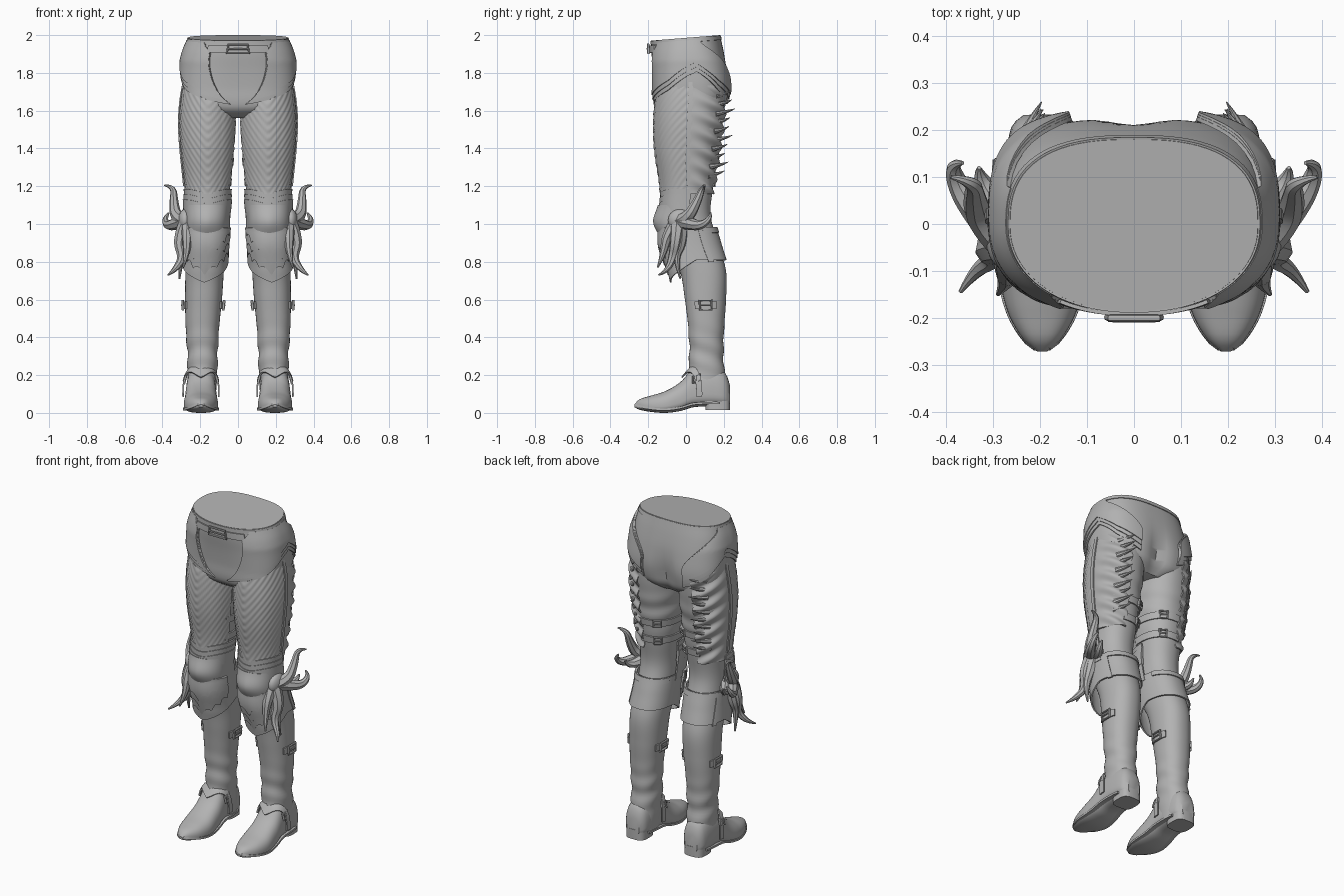
import bpy, bmesh
from math import sin, cos, pi, radians, exp, copysign

if "Cube" in bpy.data.objects:
    bpy.data.objects.remove(bpy.data.objects["Cube"])

grey = bpy.data.materials.new("plain grey")
grey.use_nodes = True
grey.diffuse_color = (0.45, 0.45, 0.45, 1)
grey.node_tree.nodes["Principled BSDF"].inputs["Base Color"].default_value = grey.diffuse_color


def finish(obj, mirror):
    """Apply modifiers, fix normals and shade smooth with sharp edges."""
    obj.data.materials.append(grey)
    if mirror:
        obj.modifiers.new("mirror", "MIRROR").use_clip = False
    bpy.ops.object.select_all(action="DESELECT")
    obj.select_set(True)
    bpy.context.view_layer.objects.active = obj
    bpy.ops.object.convert(target="MESH")
    bm = bmesh.new()
    bm.from_mesh(obj.data)
    bmesh.ops.recalc_face_normals(bm, faces=bm.faces)
    bm.to_mesh(obj.data)
    bm.free()
    bpy.ops.object.shade_smooth_by_angle(angle=radians(35))


def sheet(name, point, columns, rows, closed=False, thick=0, mirror=True):
    """Grid of quads from point(u, v); closed sheets get end caps."""
    bm = bmesh.new()
    count = columns if closed else columns + 1
    grid = [[bm.verts.new(point(i / columns, j / rows)) for i in range(count)] for j in range(rows + 1)]
    for low, high in zip(grid, grid[1:]):
        for i in range(columns):
            k = (i + 1) % count
            bm.faces.new((low[i], low[k], high[k], high[i]))
    if closed:
        bm.faces.new(grid[0][::-1])
        bm.faces.new(grid[-1])
    mesh = bpy.data.meshes.new(name)
    bm.to_mesh(mesh)
    bm.free()
    obj = bpy.data.objects.new(name, mesh)
    bpy.context.collection.objects.link(obj)
    if thick:
        obj.modifiers.new("thickness", "SOLIDIFY").thickness = thick
    finish(obj, mirror)


def tube(name, points, radius, tip=1, cyclic=False, mirror=True):
    """Round tube along points, tapering to tip * radius."""
    curve = bpy.data.curves.new(name, "CURVE")
    curve.dimensions = "3D"
    curve.bevel_depth, curve.bevel_resolution = radius, 2
    curve.resolution_u, curve.use_fill_caps = 5, True
    line = curve.splines.new("POLY" if cyclic else "NURBS")
    line.points.add(len(points) - 1)
    for i, (p, co) in enumerate(zip(line.points, points)):
        p.co = (*co, 1)
        p.radius = 1 + (tip - 1) * i / (len(points) - 1)
    line.use_cyclic_u = cyclic
    if not cyclic:
        line.order_u, line.use_endpoint_u = 3, True
    obj = bpy.data.objects.new(name, curve)
    bpy.context.collection.objects.link(obj)
    finish(obj, mirror)


def sample(table, t):
    """Smooth interpolation of table rows keyed by their first value."""
    t = max(table[0][0], min(table[-1][0], t))
    i = next(k for k in range(len(table) - 1) if t <= table[k + 1][0])
    def slope(k, c):
        a, b = table[max(k - 1, 0)], table[min(k + 1, len(table) - 1)]
        return (b[c] - a[c]) / (b[0] - a[0])
    p, q = table[i], table[i + 1]
    h = q[0] - p[0]
    s = (t - p[0]) / h
    return [p[c] + (q[c] - p[c]) * s * s * (3 - 2 * s)
            + h * s * (1 - s) * (slope(i, c) * (1 - s) - slope(i + 1, c) * s) for c in range(1, len(p))]


def power(v, p):
    return copysign(abs(v) ** p, v)


def bump(v, middle, width):
    return exp(-((v - middle) / width) ** 2)


def clamp(v):
    return max(0, min(1, v))


# Cross-sections: height, inner x, outer x, front y, back y
LEG = [(.05, .12, .265, .03, .215), (.18, .112, .268, .01, .208), (.3, .108, .267, .018, .198),
       (.45, .1, .277, .012, .202), (.6, .085, .28, -.006, .212), (.75, .075, .278, -.032, .212),
       (.9, .065, .27, -.1, .17), (1.05, .06, .268, -.12, .13), (1.2, .045, .275, -.125, .145),
       (1.4, .025, .295, -.153, .175), (1.55, .015, .302, -.157, .195), (1.7, .02, .288, -.145, .2),
       (1.85, .05, .25, -.12, .16)]
# Height, half width, front y, back y
HIPS = [(1.56, .1, -.09, .16), (1.6, .24, -.145, .2), (1.64, .28, -.16, .215), (1.72, .292, -.163, .225),
        (1.82, .289, -.172, .216), (1.92, .282, -.183, .198), (2, .264, -.185, .18)]
# Position along foot, half width, top, bottom
FOOT = [(-.272, .01, .045, .03), (-.25, .037, .07, .018), (-.19, .072, .09, .006), (-.11, .09, .115, 0),
        (-.03, .086, .163, .01), (.04, .08, .235, .03), (.14, .076, .25, .035), (.21, .064, .21, .035),
        (.232, .04, .15, .04)]


def leg(a, z, off=0):
    x0, x1, y0, y1 = sample(LEG, z)
    return ((x0 + x1) / 2 + ((x1 - x0) / 2 + off) * power(cos(a), .9),
            (y0 + y1) / 2 + ((y1 - y0) / 2 + off) * power(sin(a), .9), z)


def hips(a, z, off=0):
    w, y0, y1 = sample(HIPS, z)
    p = .68 + (.25 if sin(a) < 0 else .09) * clamp((z - 1.68) / .3)
    x = (w + off) * power(cos(a), p)
    y = (y0 + y1) / 2 + ((y1 - y0) / 2 + off) * power(sin(a), p)
    if y > 0:
        y -= .03 * bump(x, 0, .05) * bump(z, 1.66, .12)
    return x, y, z + (y - .18) * .08 * max(0, (z - 1.8) / .2)


def hip_wrap(a, z, off=0):
    """Hip surface whose front edge curves inward low down and back edge recedes high up."""
    if a < 0:
        a *= 1 + 3.8 * max(0, 1.9 - z) ** 1.74 - .2 * clamp((z - 1.92) / .06)
    else:
        a *= 1 - .75 * clamp((z - 1.76) / .2) ** 1.5
    return hips(max(a, radians(-87)), z, off)


def foot(a, y, off=0):
    w, top, low = sample(FOOT, y)
    mid = low + (top - low) * .3
    reach = top - mid if sin(a) > 0 else mid - low
    return .196 + (w + off) * power(cos(a), .8), y, mid + (reach + off) * power(sin(a), .8)


def plate(name, surface, start, end, low, high, off, columns=40, rows=8, thick=.008, mirror=True):
    """Thin shell over a surface between two angles (degrees) and two edges."""
    def value(f, *args):
        return f(*args) if callable(f) else f
    def point(u, v):
        d = start + (end - start) * u
        bottom, top = value(low, d), value(high, d)
        z = bottom + (top - bottom) * v
        return surface(radians(d), z, value(off, d, z))
    sheet(name, point, columns, rows, thick=thick, mirror=mirror)


def buckle(name, surface, angle, z, wide, tall, off, mirror=True):
    """Rectangular frame with a prong, lying on a surface."""
    corners = [(-1, -1), (1, -1), (1, 1), (-1, 1)]
    tube(name, [surface(radians(angle + i * wide), z + j * tall, off) for i, j in corners], .007, cyclic=True, mirror=mirror)
    tube(name + "_prong", [surface(radians(angle + i * wide), z, off + .004) for i in (-1, 0, 1)], .005, mirror=mirror)


# Body under the armour
sheet("hips", lambda u, v: hips(2 * pi * u, 1.56 + .44 * v), 72, 28, closed=True, mirror=False)
def leg_skin(u, v):
    z = .05 + 1.8 * v
    a = 2 * pi * u
    crumple = .004 * sin(z * 55 + 2 * sin(a)) * (bump(z, .3, .12) + bump(z, 1.4, .12))
    return leg(a, z, crumple)
sheet("legs", leg_skin, 48, 110, closed=True)

# Belt and waistband
plate("waistband", hips, 0, 360, 1.975, 1.998, .004, 72, 2, mirror=False)
plate("belt", hips, -122, -58, 1.925, 1.97, .012, 30, 2, mirror=False)
buckle("belt_buckle", hips, -90, 1.95, 9, .028, .018, mirror=False)

# Layered hip plates with a peaked hem
def hem(d):
    t = abs(d - 5)
    return 1.86 - .1 * min(t / 30, 1) - .08 * max(0, (t - 30) / 40)
for i in range(3):
    plate("hip_plate_%d" % (i + 1), hip_wrap, -63, 72, lambda d: hem(d) - .026 * i, 1.985,
          lambda d, z: .005 + (.018 - .005 * i) * clamp((1.99 - z) / .12), 50, 16)

# Ribbed thigh guards: fine chevrons in front, heavy folds behind
def ribs(d, z):
    base = .009 + .008 * max(0, 1 - abs(d + 90) / 25) * clamp((1.72 - z) / .1)
    if d < 0:
        return base + .0015 * sin(140 * (z - abs(d + 90) * .0035))
    return base + .009 * min(1, d / 40) * sin(72 * (z + d * .0012))
plate("thigh_guard", leg, -165, 82, 1.16, lambda d: 1.79 - .13 * min(1, abs(d - 5) / 90), ribs, 80, 100)
plate("side_seam", leg, -3, 2, 1.2, 1.78, .016, 2, 10)

# Row of thorns down the back edge of each thigh guard
for i in range(10):
    z = 1.27 + .047 * i
    x, y, _ = leg(radians(62), z, .005)
    reach = .06 + .015 * sin(i * 2)
    tube("thigh_thorn_%d" % (i + 1), [(x + .02, y - .03, z - .015), (x - .012, y + reach * .5, z - .005),
         (x - .035, y + reach, z + .012)], .016, .08)

# Straps across the back of the thigh
for z in (1.22, 1.33):
    plate("thigh_strap", leg, 75, 205, z - .02, z + .02, .009, 24, 2)
    buckle("thigh_buckle", leg, 120, z, 9, .02, .013)

# Knee: banded top, pointed dome
for i in range(3):
    plate("knee_band_%d" % (i + 1), leg, -185, 5, 1.06, lambda d: 1.185 - .028 * i - .02 * bump(d, -90, 30), .014 + .004 * i, 40, 5)
plate("knee_cap", leg, -185, 10, lambda d: .95 - .06 * max(0, 1 - abs(d + 90) / 45), 1.1,
      lambda d, z: .02 + .038 * max(0, 1 - abs(d + 90) / 65) * bump(z, 1.01, .07), 44, 16)

# Boot cuff with a low point in front
def from_front(d):
    return abs((d + 270) % 360 - 180)
plate("boot_cuff", leg, -90, 270, lambda d: .81 - .12 * max(0, 1 - from_front(d) / 85),
      lambda d: .985 - .03 * bump(from_front(d), 0, 50),
      lambda d, z: .017 + .05 * bump(from_front(d), 0, 60) * clamp((.95 - z) / .2), 80, 12)
plate("cuff_side_strap", leg, 16, 28, .8, .98, .022, 4, 6)
plate("cuff_back_roll", leg, 25, 155, .955, .985, .023, 30, 3)

# Feathered layers below the knee
for i in range(3):
    plate("knee_feathers_%d" % (i + 1), leg, -160, -20,
          lambda d: .73 + .05 * i + .0018 * abs(d + 90) + .024 * abs(sin(radians(d + 90) * 9)), .98,
          lambda d, z: .025 + .005 * i + .045 * bump(d, -90, 55) * clamp((.97 - z) / .2), 84, 6)

# Curling horns on the outer side of the knee
HORNS = {"upper": [(.27, -.04, 1.01), (.33, .01, 1.03), (.34, .06, 1.12), (.34, .09, 1.2), (.39, .1, 1.205)],
         "middle": [(.27, -.04, 1.02), (.33, .02, 1), (.375, .08, .99), (.39, .13, 1.03), (.365, .13, 1.06)],
         "back": [(.26, -.03, 1.02), (.3, .05, .99), (.33, .1, 1), (.33, .12, 1.03)],
         "lower": [(.26, -.04, 1.03), (.32, -.05, .92), (.29, -.07, .82), (.34, -.1, .75), (.37, -.145, .73)],
         "tail": [(.26, -.03, 1.02), (.3, -.02, .9), (.3, -.06, .82), (.31, -.03, .71)],
         "front": [(.26, -.03, 1.03), (.27, -.1, .95), (.27, -.12, .84), (.29, -.15, .77)]}
for label, path in HORNS.items():
    tube(label + "_knee_horn", path, .043, .1)
def hub(u, v):
    a, b = 2 * pi * u, pi * (.02 + .96 * v)
    return .28 + .035 * cos(b), -.03 + .065 * sin(b) * cos(a), 1.02 + .06 * sin(b) * sin(a)
sheet("horn_hub", hub, 20, 10, closed=True)

# Shin buckles on both sides of each boot
for side, angle in (("outer", 0), ("inner", 180)):
    plate(side + "_shin_strap", leg, angle - 28, angle + 28, .55, .59, .009, 10, 2)
    buckle(side + "_shin_buckle", leg, angle, .57, 13, .024, .015)

# Shoe, heel and ankle strap
sheet("shoe", lambda u, v: foot(2 * pi * u, -.272 + .504 * v), 36, 40, closed=True)
def heel(u, v):
    a = 2 * pi * u
    return .196 + .064 * power(cos(a), .6), .168 + .066 * power(sin(a), .6), .016 + .06 * v
sheet("heel", heel, 28, 2, closed=True)
def sole(u, v):
    x, y, _ = foot(pi * u, -.27 + .45 * v, .004)
    return x, y, sample(FOOT, y)[2] + .012
sheet("sole", sole, 12, 30, thick=.012)
plate("ankle_strap", foot, -5, 185, lambda d: -.02 + .075 * abs(cos(radians(d))),
      lambda d: .014 + .072 * abs(cos(radians(d))), .012, 36, 3)
for side, angle in (("outer", 28), ("inner", 152)):
    buckle(side + "_ankle_buckle", foot, angle, .055, 7, .018, .014)
